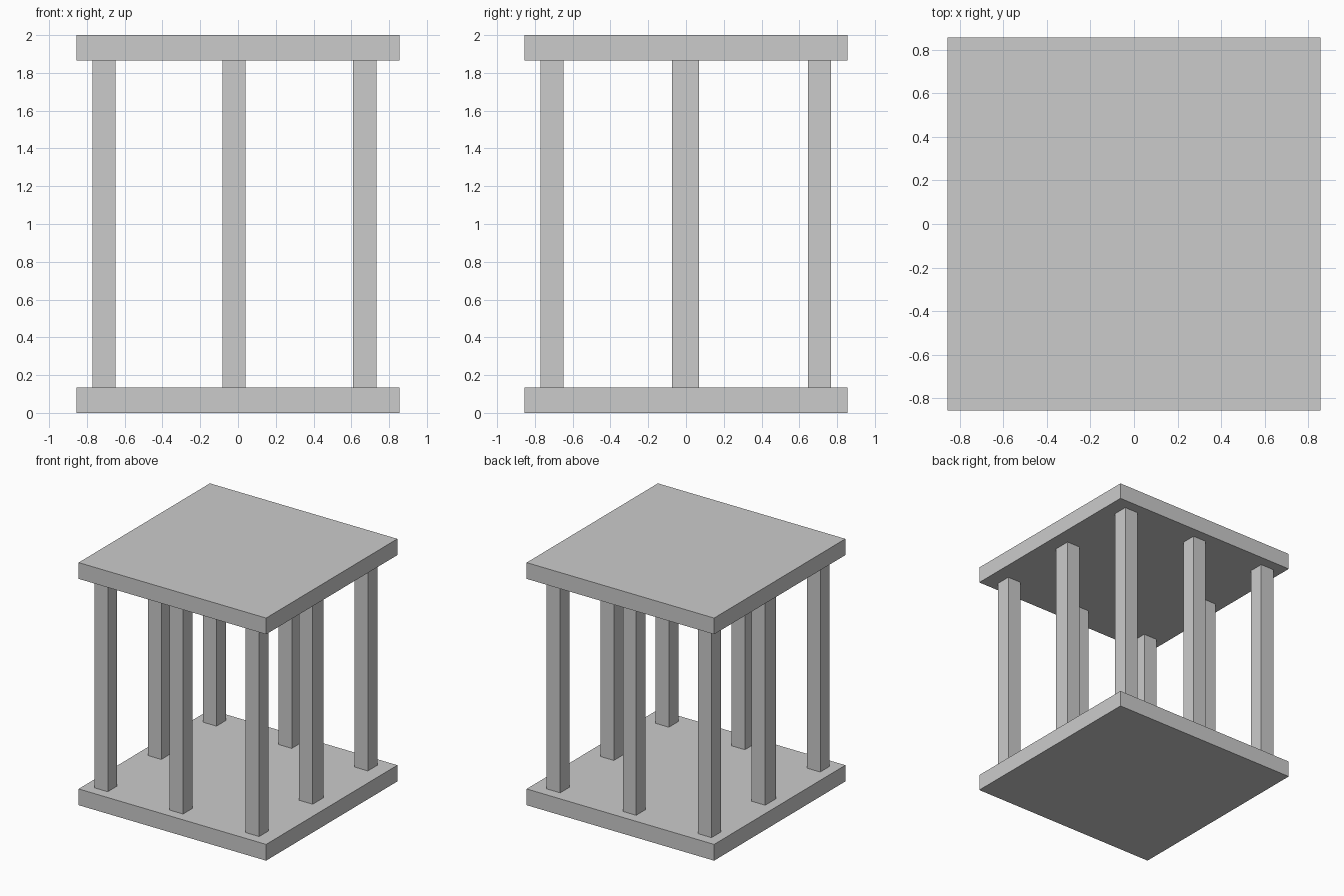
import bpy

if "Cube" in bpy.data.objects:
    bpy.data.objects.remove(bpy.data.objects["Cube"])


def box(name, x, y, z):
    """Axis-aligned box from (min, max) ranges."""
    bpy.ops.mesh.primitive_cube_add(size=1, location=[(a + b) / 2 for a, b in (x, y, z)])
    ob = bpy.context.object
    ob.name = name
    ob.scale = [b - a for a, b in (x, y, z)]
    bpy.ops.object.transform_apply(location=False, rotation=False, scale=True)
    return ob


HALF = 0.855   # half width of the slabs
T = 0.134      # slab thickness

# Base and roof slabs
box("base_slab", (-HALF, HALF), (-HALF, HALF), (0, T))
box("roof_slab", (-HALF, HALF), (-HALF, HALF), (2 - T, 2))

# Eight columns around the edge; the middle side ones are slightly deeper
columns_x = {"left": (-0.771, -0.648), "middle": (-0.083, 0.039), "right": (0.61, 0.733)}
columns_y = {"front": (-0.771, -0.648), "centre": (-0.074, 0.069), "back": (0.645, 0.768)}
for ny, y in columns_y.items():
    for nx, x in columns_x.items():
        if (nx, ny) != ("middle", "centre"):
            box(f"{ny}_{nx}_column", x, y, (T, 2 - T))
